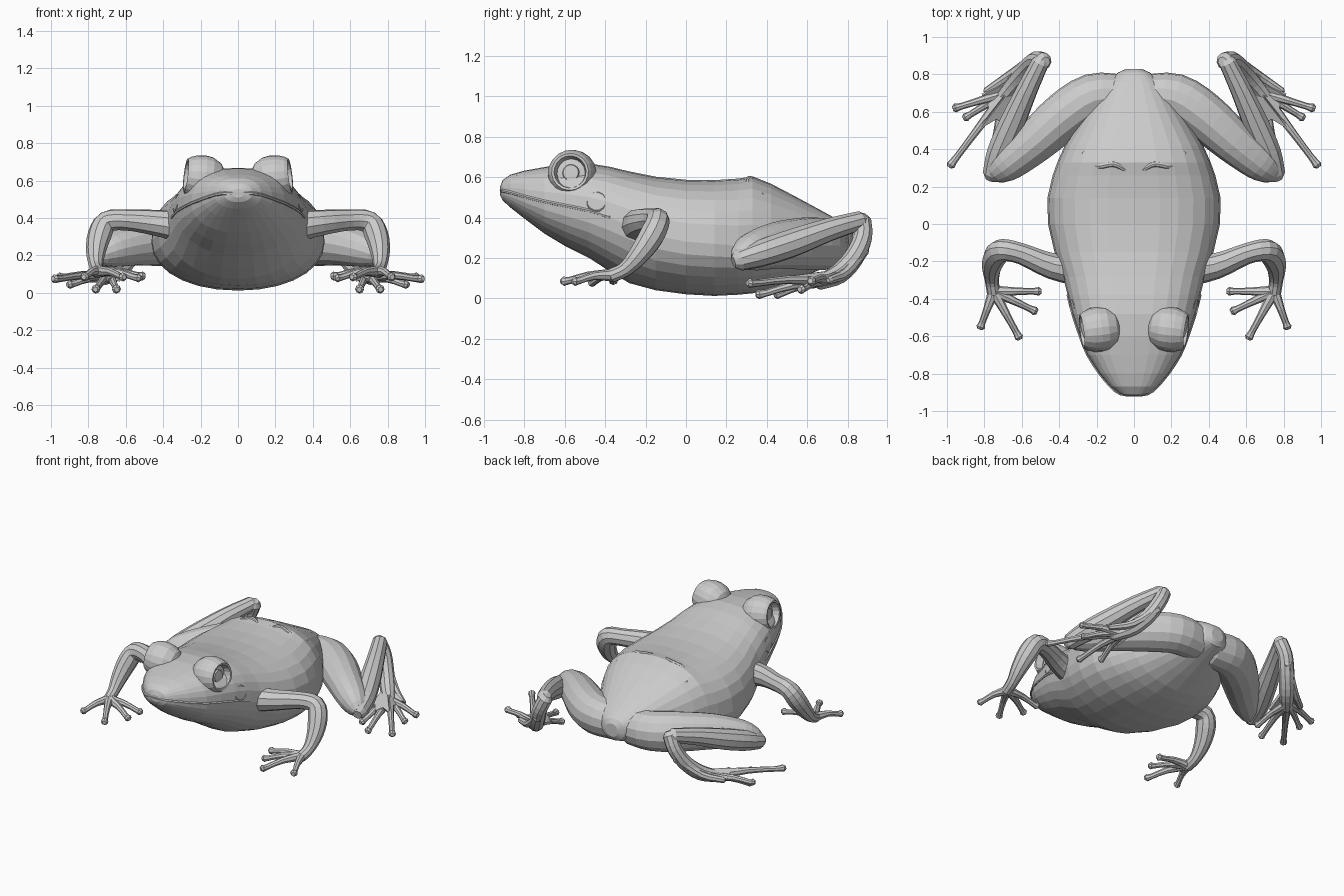
import bpy, bmesh, math
from mathutils import Vector

if "Cube" in bpy.data.objects:
    bpy.data.objects.remove(bpy.data.objects["Cube"])


def finish(name, bm, mirror=True):
    bmesh.ops.recalc_face_normals(bm, faces=bm.faces)
    me = bpy.data.meshes.new(name)
    bm.to_mesh(me)
    bm.free()
    ob = bpy.data.objects.new(name, me)
    bpy.context.collection.objects.link(ob)
    if mirror:
        m = ob.modifiers.new("mirror", 'MIRROR')
        m.use_mirror_merge = False
    return ob


def loft(name, rings, mirror=True):
    bm = bmesh.new()
    vr = [[bm.verts.new(p) for p in r] for r in rings]
    n = len(vr[0])
    for a, b in zip(vr, vr[1:]):
        for i in range(n):
            j = (i + 1) % n
            bm.faces.new((a[i], a[j], b[j], b[i]))
    bm.faces.new(vr[0])
    bm.faces.new(vr[-1])
    return finish(name, bm, mirror)


def spline(pts, steps):
    """Catmull-Rom through points of any dimension"""
    P = [Vector(p) for p in pts]
    P = [2 * P[0] - P[1]] + P + [2 * P[-1] - P[-2]]
    out = []
    for i in range(1, len(P) - 2):
        a, b, c, d = P[i - 1:i + 3]
        for s in range(steps):
            t = s / steps
            out.append(0.5 * (2 * b + (c - a) * t + (2 * a - 5 * b + 4 * c - d) * t * t
                              + (3 * b - a - 3 * c + d) * t ** 3))
    return out + [P[-2]]


def tube(name, pts, sides=10, steps=3, mirror=True):
    """Limb through (x, y, z, radius) points with rounded ends"""
    S = spline(pts, steps)
    C, R = [p.xyz for p in S], [p.w for p in S]
    d0, d1 = (C[0] - C[1]).normalized(), (C[-1] - C[-2]).normalized()
    C = [C[0] + d0 * R[0] * .6] + C + [C[-1] + d1 * R[-1] * .6]
    R = [R[0] * .55] + R + [R[-1] * .55]
    rings, u = [], None
    for i, c in enumerate(C):
        t = (C[min(i + 1, len(C) - 1)] - C[max(i - 1, 0)]).normalized()
        u = t.orthogonal() if u is None else u - t * u.dot(t)
        u = u.normalized()
        v = t.cross(u)
        rings.append([c + (u * math.cos(k * math.tau / sides) + v * math.sin(k * math.tau / sides)) * R[i]
                      for k in range(sides)])
    return loft(name, rings, mirror)


def lathe(name, center, axis, profile, sides=16):
    """Turned part: profile of (radius, distance along axis)"""
    w = Vector(axis).normalized()
    u = w.orthogonal().normalized()
    v = w.cross(u)
    return loft(name, [[Vector(center) + w * h + (u * math.cos(k * math.tau / sides)
                + v * math.sin(k * math.tau / sides)) * r for k in range(sides)] for r, h in profile])


def digits(name, root, tips, r):
    for i, tip in enumerate(tips):
        a, b = Vector(root), Vector(tip)
        m = a.lerp(b, .5) + Vector((0, 0, .012))
        e = a.lerp(b, .88)
        tube(f"{name}_{i + 1}", [(*a, r * 1.5), (*m, r), (*e, r * .85), (*b, r * 1.15)], 8, 2)


def web(name, root, tips, reach, notch=.8):
    """Skin stretched between neighbouring digits"""
    bm = bmesh.new()
    a = Vector(root)
    for p, q in zip(tips, tips[1:]):
        p, q = a.lerp(Vector(p), reach), a.lerp(Vector(q), reach)
        m = a.lerp((p + q) / 2, notch)
        c, vp, vm, vq = [bm.verts.new(x) for x in (a, p, m, q)]
        bm.faces.new((c, vp, vm))
        bm.faces.new((c, vm, vq))
    ob = finish(name, bm)
    s = ob.modifiers.new("thickness", 'SOLIDIFY')
    s.thickness, s.offset = .02, 0


# Body and head: y, half width, top, bottom, height of widest line
sections = [
    (-.92, .03, .555, .51, .53), (-.908, .075, .585, .485, .528), (-.87, .125, .612, .45, .52),
    (-.80, .185, .632, .395, .50), (-.70, .25, .65, .32, .475), (-.60, .29, .665, .26, .455),
    (-.48, .33, .668, .20, .43), (-.38, .355, .652, .135, .40), (-.28, .38, .628, .075, .36),
    (-.15, .425, .602, .04, .31), (0, .46, .587, .02, .28), (.14, .463, .585, .012, .27),
    (.26, .435, .593, .018, .26), (.33, .41, .604, .025, .26), (.42, .37, .568, .045, .26),
    (.54, .295, .505, .09, .26), (.66, .215, .44, .14, .26), (.76, .145, .385, .18, .27),
    (.81, .085, .35, .2, .27), (.828, .045, .32, .23, .27)]
rings = []
N = 28
for y, w, top, bot, mid in sections:
    ring = []
    for k in range(N):
        a = k * math.tau / N
        c, s = math.cos(a), math.sin(a)
        e = .8 if s > 0 else .95
        x = math.copysign(abs(c) ** e, c) * w
        h = (top - mid) if s > 0 else (mid - bot)
        ring.append((x, y, mid + math.copysign(abs(s) ** e, s) * h))
    rings.append(ring)
loft("body", rings, False)

# Upper lip edge, one band around the snout along the widest line
side = [(w - .003, y, z + .004, .009) for y, w, _, _, z in sections[1:8]]
tube("upper_lip", [(-x, y, z, r) for x, y, z, r in side[::-1]] + [(0, -.914, .532, .009)] + side, 6, 2, False)

# Hip bumps and back ridges behind the eyes
tube("hip_bump", [(.05, .29, .585, .012), (.11, .32, .59, .016), (.2, .31, .562, .016),
                  (.27, .38, .51, .012)], 8)
tube("back_ridge", [(.22, -.45, .605, .02), (.235, -.25, .563, .018), (.245, 0, .527, .018),
                    (.25, .24, .525, .014)], 8)

# Eyes with sunken socket and pupil
lathe("eye", (.185, -.563, .615), (1, -.12, .12),
      [(.03, -.12), (.09, -.085), (.115, -.04), (.121, 0), (.117, .04), (.104, .078), (.092, .096),
       (.08, .094), (.07, .05), (.042, .055), (.038, .065), (.005, .066)], 18)

# Ear discs and nostrils
lathe("ear_disc", (.315, -.44, .475), (1, -.2, .25),
      [(.06, -.03), (.058, .008), (.048, .018), (.042, .012), (.005, .016)], 12)
lathe("nostril", (.085, -.83, .596), (.5, -.4, .8), [(.022, -.015), (.018, .01), (.008, .014), (.006, .002)], 8)

# Front legs
tube("front_leg", [(.27, -.25, .35, .09), (.44, -.225, .375, .07), (.60, -.16, .39, .057),
                   (.70, -.14, .38, .06), (.74, -.17, .31, .064), (.76, -.23, .22, .053),
                   (.76, -.30, .145, .038), (.75, -.37, .112, .036)])
fingers = [(.51, -.36, .09), (.53, -.465, .08), (.615, -.605, .085), (.82, -.55, .085)]
digits("finger", (.75, -.36, .115), fingers, .021)
web("palm", (.76, -.34, .115), fingers, .4)

# Hind legs folded at the knee and ankle
tube("thigh", [(.06, .68, .265, .12), (.22, .675, .27, .13), (.37, .58, .27, .13), (.53, .44, .26, .115),
               (.67, .325, .23, .095), (.735, .275, .205, .065)], 14)
tube("shin", [(.755, .265, .19, .055), (.72, .38, .225, .068), (.655, .53, .275, .07),
              (.575, .71, .34, .058), (.50, .865, .385, .048)])
tube("heel", [(.485, .87, .385, .048), (.525, .875, .30, .048), (.575, .83, .2, .05),
              (.64, .755, .12, .05), (.72, .66, .078, .038)])

# Webbed hind feet
toes = [(.955, .62, .085), (.90, .57, .045), (.98, .315, .075), (.76, .36, .02), (.65, .45, .02)]
digits("toe", (.69, .70, .085), toes, .021)
web("foot_web", (.60, .80, .14), toes, .6, .85)
tube("foot_edge", [(.54, .88, .24, .03), (.67, .79, .125, .026), (.79, .71, .09, .02)], 8)
